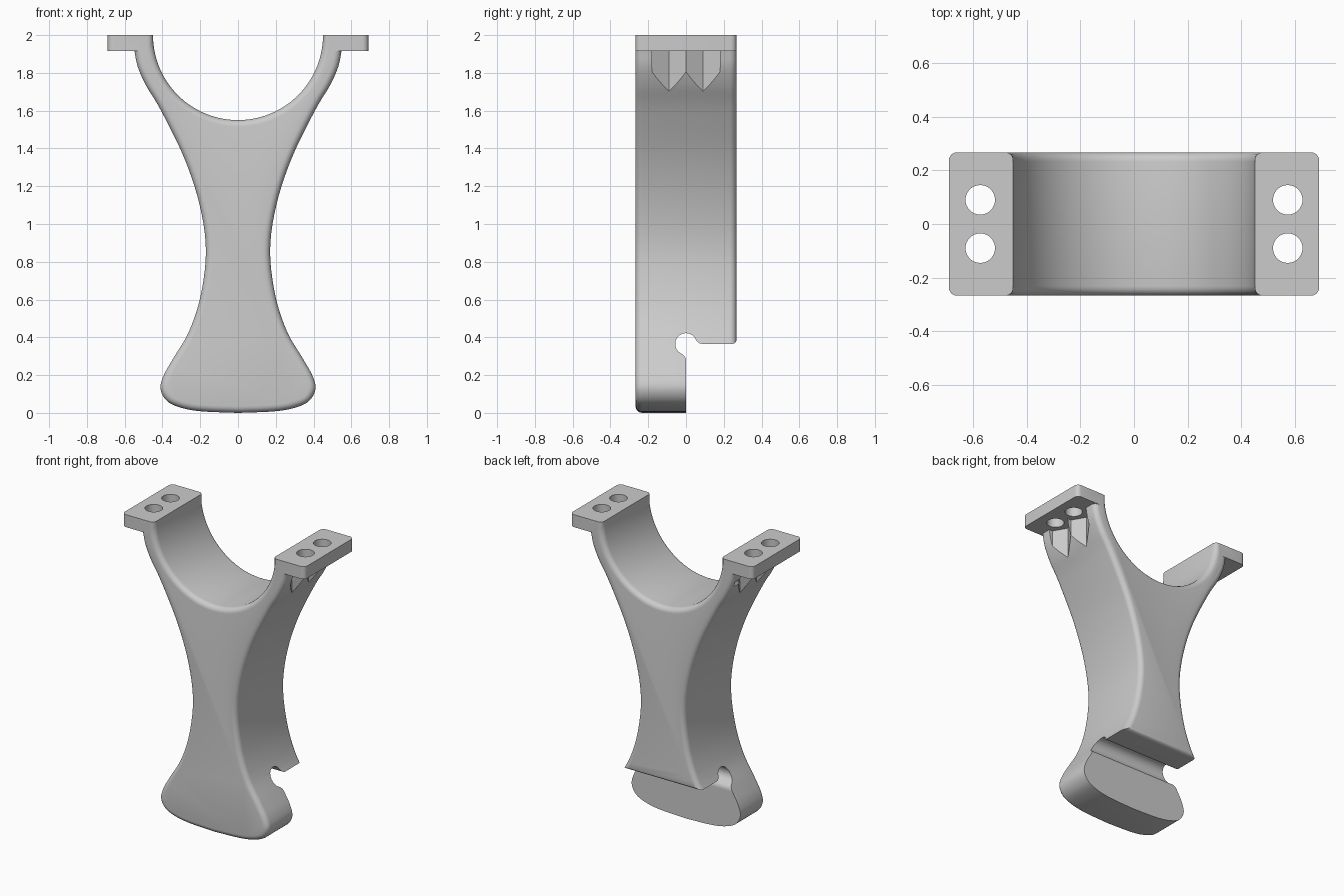
import bpy, bmesh, math
from mathutils import Vector

if "Cube" in bpy.data.objects:
    bpy.data.objects.remove(bpy.data.objects["Cube"])

HALF_DEPTH = 0.267
grey = bpy.data.materials.new("plain_grey")
grey.diffuse_color = (0.6, 0.6, 0.6, 1)
grey.use_nodes = True
grey.node_tree.nodes["Principled BSDF"].inputs["Base Color"].default_value = grey.diffuse_color


def arc(cx, cy, r, a0, a1, n):
    return [(cx + r * math.cos(a0 + (a1 - a0) * i / n),
             cy + r * math.sin(a0 + (a1 - a0) * i / n)) for i in range(n + 1)]


def spline(pts, n):
    """Smooth curve through the given points."""
    p = [Vector(q) for q in pts]
    p = [2 * p[0] - p[1]] + p + [2 * p[-1] - p[-2]]
    out = []
    for i in range(1, len(p) - 2):
        a, b, c, d = p[i - 1:i + 3]
        for k in range(n):
            t = k / n
            out.append(0.5 * (2 * b + (c - a) * t + (2 * a - 5 * b + 4 * c - d) * t * t
                              + (3 * b - a - 3 * c + d) * t ** 3))
    return [tuple(v) for v in out] + [tuple(pts[-1])]


def prism(name, pts, axis, lo, hi, bevel=0):
    """Extrude a 2D outline along an axis, optionally rounding both rims."""
    place = {"x": lambda p, h: (h, p[0], p[1]),
             "y": lambda p, h: (p[0], h, p[1]),
             "z": lambda p, h: (p[0], p[1], h)}[axis]
    bm = bmesh.new()
    rings = [[bm.verts.new(place(p, h)) for p in pts] for h in (lo, hi)]
    caps = [bm.faces.new(r) for r in rings]
    n = len(pts)
    for i in range(n):
        j = (i + 1) % n
        bm.faces.new((rings[0][i], rings[0][j], rings[1][j], rings[1][i]))
    bmesh.ops.recalc_face_normals(bm, faces=bm.faces)
    if bevel:
        rim = list({e for f in caps for e in f.edges})
        bmesh.ops.bevel(bm, geom=rim, offset=bevel, segments=5, profile=0.5,
                        affect='EDGES', clamp_overlap=False)
        bmesh.ops.recalc_face_normals(bm, faces=bm.faces)
    me = bpy.data.meshes.new(name)
    bm.to_mesh(me)
    bm.free()
    me.materials.append(grey)
    ob = bpy.data.objects.new(name, me)
    bpy.context.collection.objects.link(ob)
    return ob


def combine(target, other, operation):
    """Apply a boolean and discard the helper."""
    bpy.context.view_layer.objects.active = target
    m = target.modifiers.new("cut", 'BOOLEAN')
    m.operation, m.object, m.solver = operation, other, 'EXACT'
    bpy.ops.object.modifier_apply(modifier=m.name)
    bpy.data.objects.remove(other)


# Body: waisted handle with a semicircular cradle on top
side = spline([(0.548, 1.915), (0.53, 1.83), (0.485, 1.73), (0.41, 1.605), (0.285, 1.35),
               (0.203, 1.1), (0.17, 0.86), (0.198, 0.62), (0.26, 0.43), (0.345, 0.285),
               (0.395, 0.195), (0.41, 0.125), (0.375, 0.062), (0.30, 0.027),
               (0.19, 0.008), (0.0, 0.0)], 5)
cradle = arc(0, 2, 0.45, math.pi, 2 * math.pi, 56)
right = [(0.548, 2.0)] + side
left = [(-x, z) for x, z in reversed(right[:-1])]
body = prism("handle_body", cradle + right + left, "y", -HALF_DEPTH, HALF_DEPTH, 0.035)

# Mounting flanges with rounded corners
for s in (-1, 1):
    r, hx, hy = 0.03, 0.12, HALF_DEPTH
    pts = []
    for k, (sx, sy) in enumerate(((1, 1), (-1, 1), (-1, -1), (1, -1))):
        a = k * math.pi / 2
        pts += arc(s * 0.57 + sx * (hx - r), sy * (hy - r), r, a, a + math.pi / 2, 6)
    combine(body, prism("flange", pts, "z", 1.915, 2.0), 'UNION')

# Bolt holes through the flanges and hexagonal nut pockets beneath them
for s in (-1, 1):
    for y in (-0.09, 0.09):
        hole = arc(s * 0.573, y, 0.055, 0, 2 * math.pi, 32)[:-1]
        combine(body, prism("bolt_hole", hole, "z", 1.85, 2.1), 'DIFFERENCE')
        nut = arc(s * 0.573, y, 0.09 / math.cos(math.pi / 6), 0, 2 * math.pi, 6)[:-1]
        combine(body, prism("nut_pocket", nut, "z", 1.3, 1.915), 'DIFFERENCE')

# Rear step with a round relief groove blended into both faces
zc, r, d = 0.365, 0.057, 0.09
f = (d * d - r * r) / (2 * r)
a = math.atan2(f, d)
step = arc(d, zc + f, f, -math.pi / 2, a - math.pi, 8)
step += arc(0, zc, r, a, 1.5 * math.pi - a, 24)[1:]
step += arc(-f, zc - d, f, math.pi / 2 - a, 0, 8)[1:]
step += [(0, -0.3), (0.5, -0.3), (0.5, zc + 0.025)]
step += arc(0.243, zc + 0.025, 0.025, 0, -math.pi / 2, 6)
combine(body, prism("rear_step", step, "x", -1, 1), 'DIFFERENCE')

bpy.ops.object.select_all(action='DESELECT')
body.select_set(True)
bpy.context.view_layer.objects.active = body
bpy.ops.object.shade_smooth_by_angle(angle=math.radians(30))
